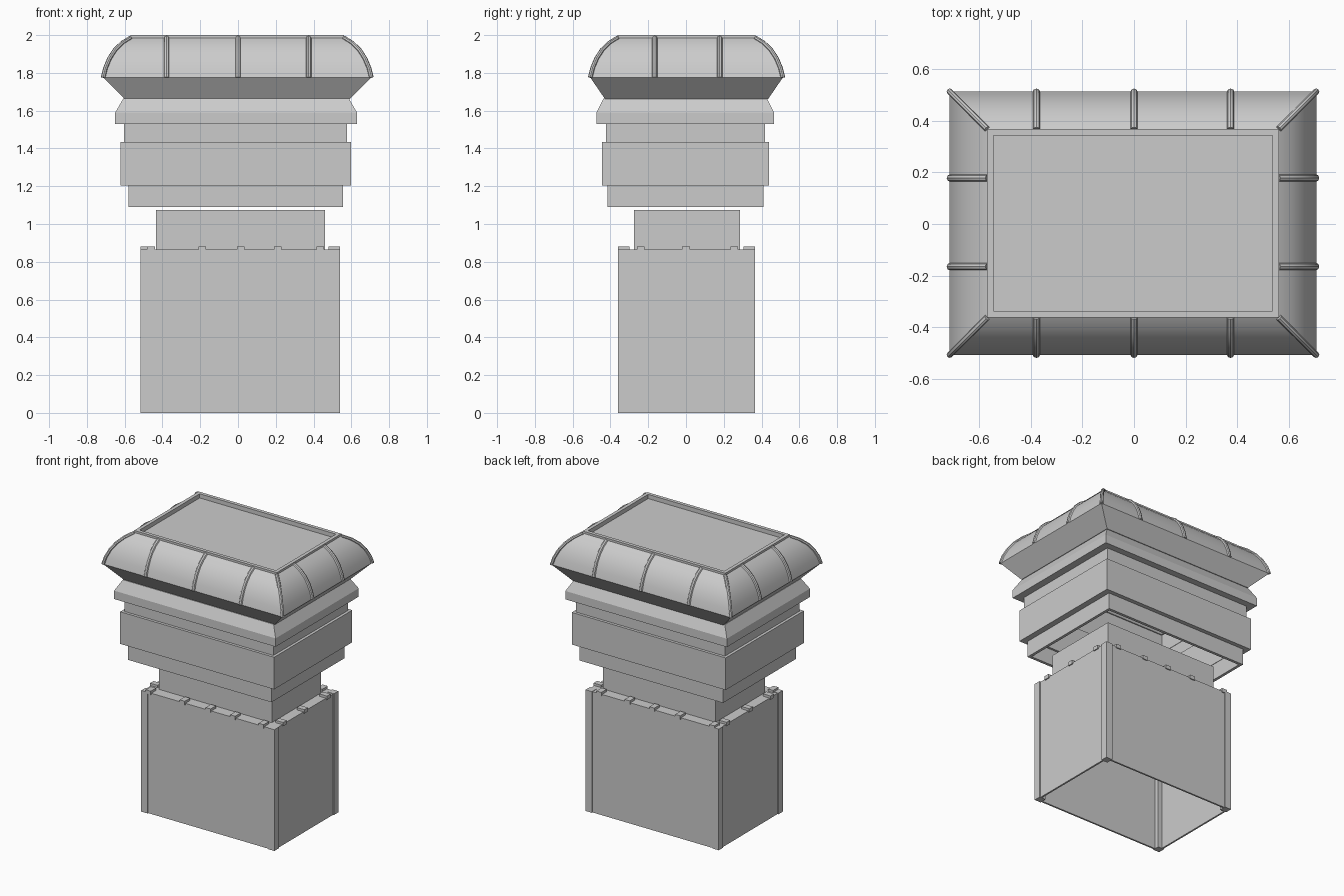
import bpy, bmesh, math
from mathutils import Vector

cube = bpy.data.objects.get("Cube")
if cube:
    bpy.data.objects.remove(cube, do_unlink=True)

mat = bpy.data.materials.new("plain_grey")
mat.use_nodes = True
GREY = (0.6, 0.6, 0.6, 1)
mat.diffuse_color = GREY
mat.node_tree.nodes["Principled BSDF"].inputs["Base Color"].default_value = GREY


def finish(name, bm, smooth=False):
    bmesh.ops.recalc_face_normals(bm, faces=bm.faces)
    mesh = bpy.data.meshes.new(name)
    bm.to_mesh(mesh)
    bm.free()
    ob = bpy.data.objects.new(name, mesh)
    bpy.context.collection.objects.link(ob)
    mesh.materials.append(mat)
    if smooth:
        bpy.ops.object.select_all(action="DESELECT")
        ob.select_set(True)
        bpy.context.view_layer.objects.active = ob
        bpy.ops.object.shade_smooth_by_angle(angle=math.radians(35))
    return ob


def loft(name, centre, profile, hollow=True, smooth=False):
    """Stack rectangles (half x, half y, z); hollow joins last to first."""
    bm = bmesh.new()
    rings = [[bm.verts.new((centre[0] + sx * hx, centre[1] + sy * hy, z))
              for sx, sy in ((-1, -1), (1, -1), (1, 1), (-1, 1))]
             for hx, hy, z in profile]
    pairs = list(zip(rings, rings[1:]))
    if hollow:
        pairs.append((rings[-1], rings[0]))
    else:
        bm.faces.new(rings[0])
        bm.faces.new(rings[-1])
    for a, b in pairs:
        for i in range(4):
            j = (i + 1) % 4
            bm.faces.new((a[i], a[j], b[j], b[i]))
    return finish(name, bm, smooth)


def band(name, centre, hx, hy, z0, z1, wall):
    return loft(name, centre, [(hx, hy, z0), (hx, hy, z1),
                               (hx - wall, hy - wall, z1), (hx - wall, hy - wall, z0)])


def block(name, x, y, z0, z1, hx, hy):
    return loft(name, (x, y), [(hx, hy, z0), (hx, hy, z1)], hollow=False)


# Lower casing, open underneath, with a flange around the collar
BASE = (0.0125, 0.0025)
BX, BY, RIM = 0.5275, 0.3625, 0.865
ox, oy = BX - 0.007, BY - 0.007
loft("lower_casing", BASE, [
    (ox, oy, 0), (ox, oy, RIM), (0.44, 0.27, RIM), (0.44, 0.27, RIM - 0.012),
    (ox - 0.012, oy - 0.012, RIM - 0.012), (ox - 0.012, oy - 0.012, 0)])
for sx, xn in ((-1, "right"), (1, "left")):
    for sy, yn in ((-1, "front"), (1, "back")):
        block(f"corner_post_{yn}_{xn}", BASE[0] + sx * (BX - 0.025),
              BASE[1] + sy * (BY - 0.025), 0, RIM + 0.003, 0.025, 0.025)

# Small clips along the casing rim
for sy, yn in ((-1, "front"), (1, "back")):
    for i, x in enumerate((-0.46, -0.19, 0.015, 0.21, 0.435)):
        block(f"rim_clip_{yn}_{i}", x, BASE[1] + sy * (BY - 0.03), RIM - 0.01, 0.882, 0.02, 0.03)
for sx, xn in ((-1, "right"), (1, "left")):
    for i, y in enumerate((-0.24, 0.0, 0.255)):
        block(f"rim_clip_{xn}_{i}", BASE[0] + sx * (BX - 0.03), y, RIM - 0.01, 0.882, 0.03, 0.02)

# Collar and stacked bands
band("collar", (0.0125, 0.005), 0.4475, 0.28, RIM - 0.01, 1.075, 0.015)
MID = (-0.0125, -0.0025)
band("lower_band", MID, 0.568, 0.412, 1.09, 1.205, 0.02)
band("middle_band", MID, 0.61, 0.442, 1.205, 1.435, 0.065)
band("upper_band", MID, 0.59, 0.422, 1.435, 1.535, 0.03)
loft("flared_cornice", (-0.01, -0.004), [
    (0.64, 0.47, 1.53), (0.64, 0.47, 1.59), (0.597, 0.432, 1.665),
    (0.56, 0.395, 1.665), (0.56, 0.395, 1.53)])

# Lid: flared underside, rounded shoulder and recessed top
LID = (-0.004, 0.003)
loft("lid_underside", LID, [(0.597, 0.432, 1.662), (0.71, 0.51, 1.776),
                            (0.66, 0.46, 1.776), (0.56, 0.395, 1.662)])
SHOULDER = [(0, 1.776), (0.012, 1.825), (0.033, 1.875), (0.062, 1.92),
            (0.1, 1.957), (0.145, 1.985)]
profile = [(0.71 - d, 0.51 - d, z) for d, z in SHOULDER]
profile += [(0.565, 0.365, 2.0), (0.54, 0.34, 2.0), (0.54, 0.34, 1.97)]
loft("lid_shell", LID, profile, hollow=False, smooth=True)


def rib(name, origin, out, width):
    """Rounded strip following the shoulder; out scales the inward step."""
    out = Vector((out[0], out[1], 0))
    side = Vector((-out.y, out.x, 0)).normalized()
    bm = bmesh.new()
    rings = []
    for k, (d, z) in enumerate(SHOULDER):
        p = Vector((origin[0], origin[1], z)) - out * d
        a, b = SHOULDER[max(k - 1, 0)], SHOULDER[min(k + 1, len(SHOULDER) - 1)]
        normal = (out.normalized() * (b[1] - a[1]) + Vector((0, 0, b[0] - a[0]))).normalized()
        rings.append([bm.verts.new(p + side * math.cos(t) * width + normal * math.sin(t) * 0.012)
                      for t in (i * math.tau / 8 for i in range(8))])
    for a, b in zip(rings, rings[1:]):
        for i in range(8):
            j = (i + 1) % 8
            bm.faces.new((a[i], a[j], b[j], b[i]))
    bm.faces.new(rings[0])
    bm.faces.new(rings[-1])
    finish(name, bm, smooth=True)


# Ribs across the shoulder and along its corners
for s, yn, xn in ((-1, "front", "right"), (1, "back", "left")):
    for i, x in enumerate((-0.378, 0.0, 0.374)):
        rib(f"lid_rib_{yn}_{i}", (x, LID[1] + s * 0.51), (0, s), 0.014)
    for i, y in enumerate((-0.165, 0.178)):
        rib(f"lid_rib_{xn}_{i}", (LID[0] + s * 0.71, y), (s, 0), 0.014)
    for sx, side_name in ((-1, "right"), (1, "left")):
        rib(f"corner_rib_{yn}_{side_name}",
            (LID[0] + sx * 0.71, LID[1] + s * 0.51), (sx, s), 0.012)
